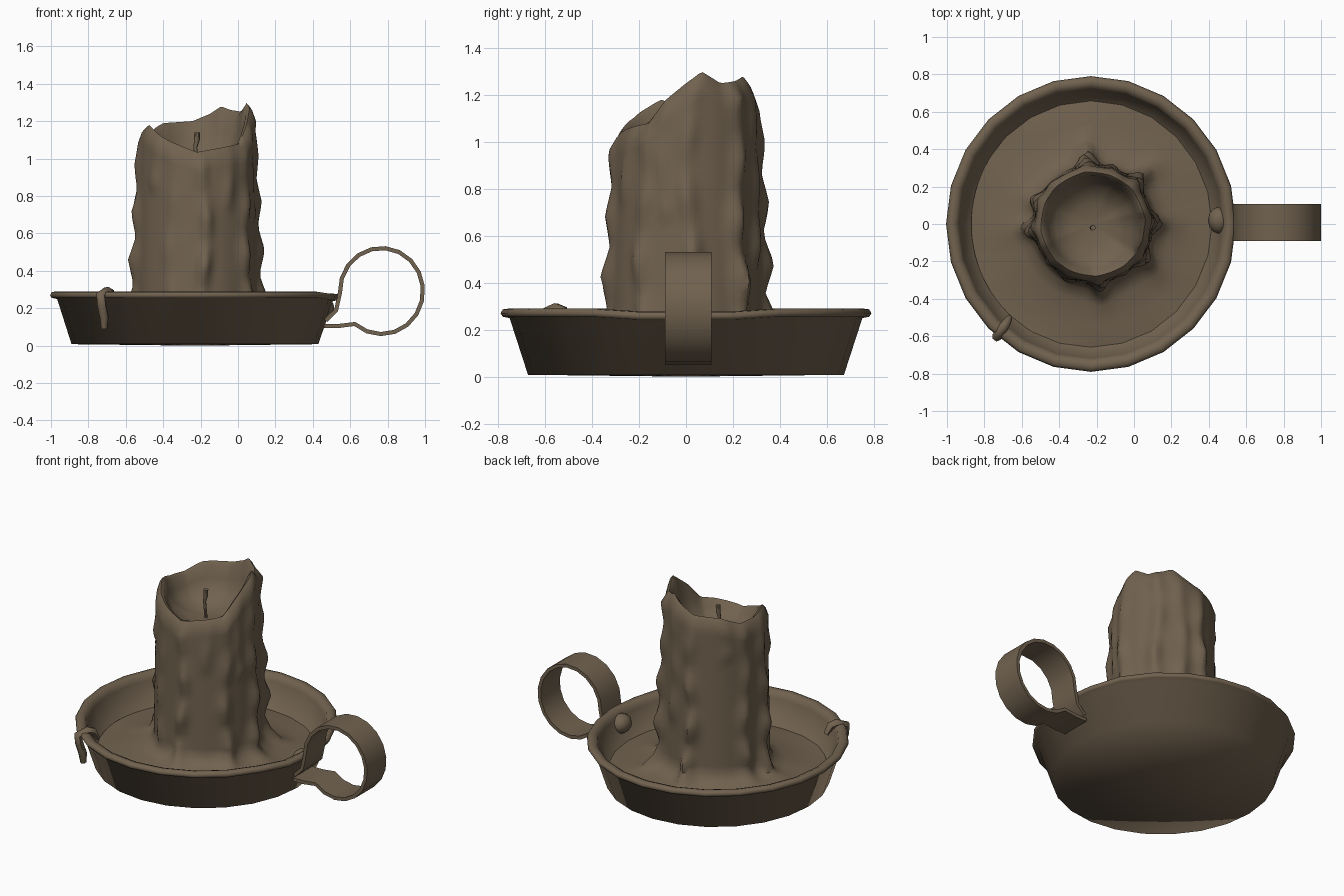
import bpy, bmesh, math, random

if "Cube" in bpy.data.objects:
    bpy.data.objects.remove(bpy.data.objects["Cube"])
random.seed(4)
CX = -0.23

brown = bpy.data.materials.new("wax_brown")
brown.diffuse_color = (0.165, 0.122, 0.078, 1)
brown.use_nodes = True
brown.node_tree.nodes["Principled BSDF"].inputs["Base Color"].default_value = brown.diffuse_color


def finish(ob, angle=40):
    ob.data.materials.append(brown)
    bpy.ops.object.select_all(action='DESELECT')
    ob.select_set(True)
    bpy.context.view_layer.objects.active = ob
    bpy.ops.object.shade_smooth_by_angle(angle=math.radians(angle))


def mesh_object(name, verts, faces):
    me = bpy.data.meshes.new(name)
    me.from_pydata(verts, [], faces)
    bm = bmesh.new()
    bm.from_mesh(me)
    bmesh.ops.recalc_face_normals(bm, faces=bm.faces)
    bm.to_mesh(me)
    bm.free()
    ob = bpy.data.objects.new(name, me)
    bpy.context.collection.objects.link(ob)
    return ob


def ring_surface(name, rows, n, cap_start=None, cap_end=None):
    """rows: functions of angle index -> point; neighbouring rings are bridged."""
    verts = [row(i) for row in rows for i in range(n)]
    faces = []
    for k in range(len(rows) - 1):
        for i in range(n):
            j = (i + 1) % n
            faces.append((k*n + i, k*n + j, (k+1)*n + j, (k+1)*n + i))
    for pt, base in ((cap_start, 0), (cap_end, (len(rows) - 1) * n)):
        if pt:
            verts.append(pt)
            faces += [(base + i, base + (i+1) % n, len(verts) - 1) for i in range(n)]
    return mesh_object(name, verts, faces)


def tube(name, pts, radius):
    cu = bpy.data.curves.new(name, 'CURVE')
    cu.dimensions = '3D'
    cu.bevel_depth = radius
    cu.bevel_resolution = 1
    cu.use_fill_caps = True
    sp = cu.splines.new('POLY')
    sp.points.add(len(pts) - 1)
    for p, (x, y, z, r) in zip(sp.points, pts):
        p.co = (x, y, z, 1)
        p.radius = r
    tmp = bpy.data.objects.new(name + "_curve", cu)
    bpy.context.collection.objects.link(tmp)
    bpy.context.view_layer.update()
    me = bpy.data.meshes.new_from_object(tmp.evaluated_get(bpy.context.evaluated_depsgraph_get()))
    bpy.data.objects.remove(tmp)
    ob = bpy.data.objects.new(name, me)
    bpy.context.collection.objects.link(ob)
    me.materials.clear()
    finish(ob, 60)
    return ob


# Dish: lathed pan with rolled rim, slightly pulled in beside the handle
N = 24
profile = [(0.66, 0.008), (0.737, 0.25), (0.765, 0.255), (0.775, 0.27), (0.765, 0.287),
           (0.74, 0.29), (0.715, 0.28), (0.705, 0.25), (0.63, 0.05)]


def lathe_row(r, z):
    return lambda i: (CX + r * math.cos(i * math.tau / N), 1.02 * r * math.sin(i * math.tau / N),
                      z - (0.012 if z > 0.2 and i in (0, 1, N - 1) else 0))


finish(ring_surface("dish", [lathe_row(*p) for p in profile], N, (CX, 0, 0), (CX, 0, 0.05)), 85)

# Candle: rim heights by angle, and wax runs (angle, swell, width, lowest z, base spread)
rim = [(0, 1.25), (14, 1.30), (32, 1.25), (50, 1.26), (62, 1.28), (75, 1.24), (95, 1.20),
       (130, 1.19), (155, 1.14), (180, 1.15), (203, 1.18), (235, 1.10), (270, 1.035),
       (300, 1.06), (325, 1.08), (342, 1.18), (360, 1.25)]
runs = [(2, .055, 8, 0, .05), (44, .07, 8, 0, .08), (72, .03, 7, .5, 0), (96, .07, 8, 0, .10),
        (135, .035, 9, .95, 0), (158, .045, 8, 0, .03), (186, .06, 8, 0, .05),
        (222, .035, 7, .86, 0), (244, .02, 8, 0, 0), (277, .055, 7, 0, .06),
        (305, .03, 7, .75, 0), (325, .045, 8, 0, .06), (342, .03, 6, .7, 0)]
M = 96


def rim_height(a):
    for (a0, h0), (a1, h1) in zip(rim, rim[1:]):
        if a0 <= a <= a1:
            return h0 + (h1 - h0) * (a - a0) / (a1 - a0)


def swell(a, z):
    total = 0
    for k, (c, amp, w, low, _) in enumerate(runs):
        d = (a - c + 180) % 360 - 180
        d += 2.5 * math.sin(z * 9 + k * 2)
        jag = abs((z * 3.9 + k * 0.37) % 1 - 0.5) * 2
        on = 1 if z > low else max(0, 1 - (low - z) / 0.04)
        total += amp * math.exp(-(d / w) ** 2 * 1.3) * (0.35 + 0.75 * jag) * on
    return min(total, 0.08) * (1 - 0.6 * max(0, min(1, (z - 0.3) / 0.7)))


def spread(a):
    return sum(s * math.exp(-(((a - c + 180) % 360 - 180) / 9) ** 2) for c, _, _, _, s in runs)


def candle_row(fr, fz):
    def point(i):
        a = i * 360 / M
        z = fz(a)
        r = fr(a, z)
        t = math.radians(a)
        return (CX + 0.01 + r * math.cos(t), r * math.sin(t), z)
    return point


def body_row(t):
    def fz(a):
        return 0.2 + t * (rim_height(a) - 0.07 - 0.2)
    return candle_row(lambda a, z: 0.305 + 0.015 * (1 - t) + swell(a, z), fz)


def bowl_row(r, k):
    return candle_row(lambda a, z: r, lambda a: 0.955 + (rim_height(a) - 0.955) * k)


lump = [random.uniform(-1, 1) for _ in range(12)]


def ripple(a):
    u = a / 30
    i = int(u) % 12
    f = u - int(u)
    return lump[i] * (1 - f) + lump[(i + 1) % 12] * f


rows = [candle_row(lambda a, z: 0.65 + 0.015 * math.sin(math.radians(a)) ** 2, lambda a: 0.095 + 0.008 * ripple(a)),
        candle_row(lambda a, z: 0.54, lambda a: 0.105 + 0.012 * ripple((a * 2) % 360)),
        candle_row(lambda a, z: 0.41 + 0.5 * spread(a), lambda a: 0.125 + 0.012 * ripple(a)),
        candle_row(lambda a, z: 0.345 + spread(a), lambda a: 0.15)]
rows += [body_row(k / 24) for k in range(25)]
rows += [candle_row(lambda a, z: 0.29 + 0.5 * swell(a, z), lambda a: rim_height(a) - 0.02),
         candle_row(lambda a, z: 0.275 + 0.3 * swell(a, z), rim_height),
         bowl_row(0.258, 0.92), bowl_row(0.24, 0.6), bowl_row(0.20, 0.25), bowl_row(0.11, 0.05)]
finish(ring_surface("candle_and_wax_pool", rows, M, None, (CX, 0, 0.955)), 60)

# Wick
tube("wick", [(-0.22, -0.015, 0.94, 0.7), (-0.228, -0.02, 1.06, 0.7), (-0.22, -0.02, 1.10, 1.1),
              (-0.218, -0.02, 1.14, 1.1)], 0.014)

# Wax drip hooked over the rim
tube("rim_drip", [(-0.665, -0.50, 0.23, 0.6), (-0.68, -0.525, 0.28, 0.9), (-0.70, -0.555, 0.29, 1),
                  (-0.735, -0.605, 0.27, 1), (-0.73, -0.60, 0.22, 1), (-0.715, -0.585, 0.15, 1),
                  (-0.715, -0.58, 0.09, 0.7)], 0.026)

# Handle: strip bent into a loop, with two ends meeting the dish wall
path = [(0.46, 0.105), (0.535, 0.105)]
for k in range(17):
    t = math.radians(-130 + k * 312 / 16)
    path.append((0.767 + 0.222 * math.cos(t), 0.292 + 0.23 * math.sin(t)))
path += [(0.525, 0.19), (0.47, 0.135)]
n = len(path)
verts = [(x, y, z) for y in (-0.09, 0.108) for x, z in path]
faces = [(i, i + 1, n + i + 1, n + i) for i in range(n - 1)]
handle = mesh_object("handle", verts, faces)
mod = handle.modifiers.new("thickness", 'SOLIDIFY')
mod.thickness = 0.022
mod.offset = 0
bpy.context.view_layer.objects.active = handle
bpy.ops.object.modifier_apply(modifier=mod.name)
finish(handle, 45)

# Rivet holding the handle, inside the dish wall
bpy.ops.mesh.primitive_uv_sphere_add(segments=12, ring_count=8, radius=0.06, location=(0.455, 0.02, 0.2))
rivet = bpy.context.object
rivet.name = "handle_rivet"
rivet.scale = (1, 1.2, 1)
finish(rivet, 60)
